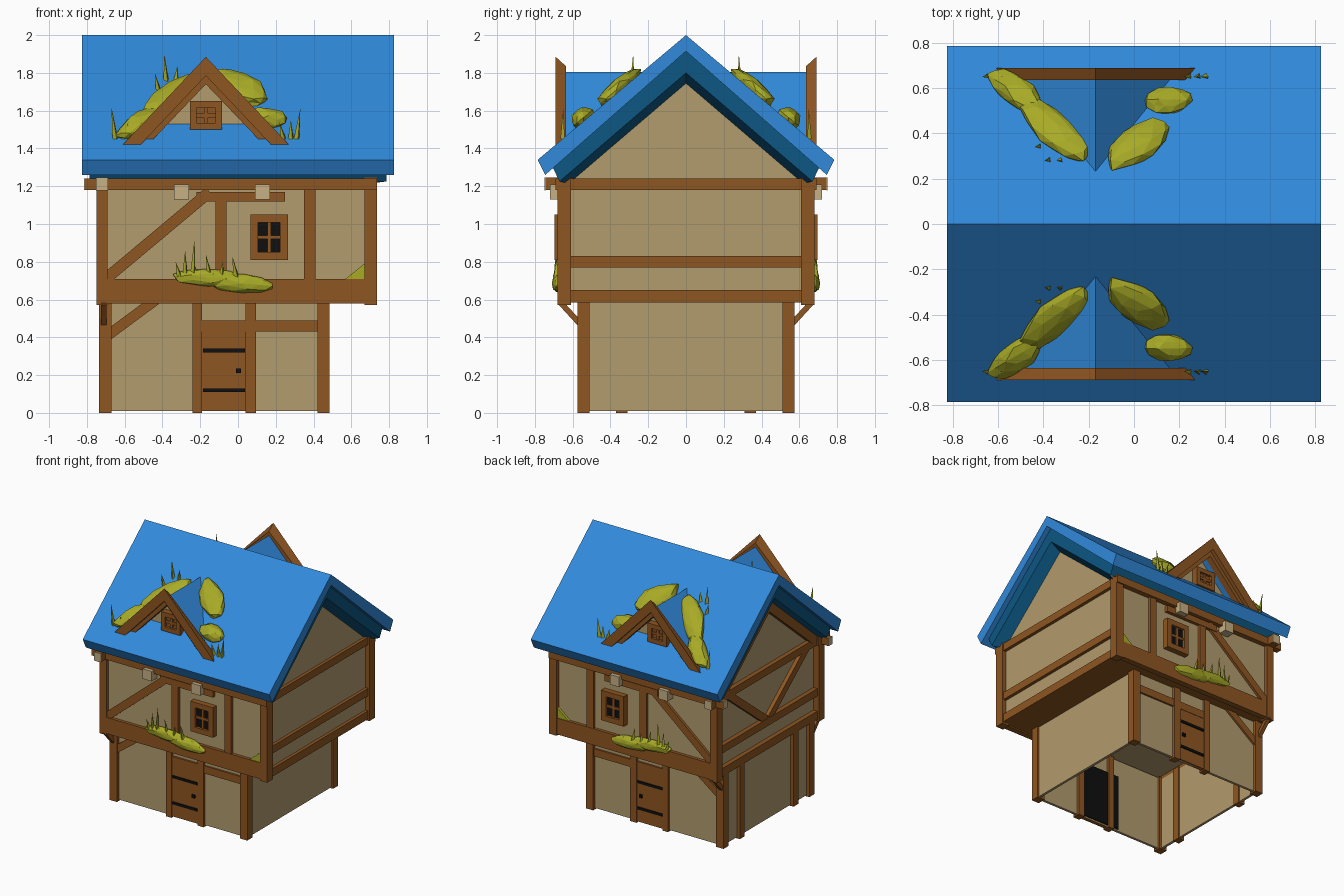
import bpy, bmesh, math, random
from mathutils import Vector, Matrix

if "Cube" in bpy.data.objects:
    bpy.data.objects.remove(bpy.data.objects["Cube"])

random.seed(4)


def mat(name, r, g, b):
    m = bpy.data.materials.new(name)
    m.diffuse_color = [*(((c + 0.055) / 1.055) ** 2.4 for c in (r, g, b)), 1]
    m.use_nodes = True
    m.node_tree.nodes["Principled BSDF"].inputs["Base Color"].default_value = m.diffuse_color
    return m


PLASTER = mat("plaster", 0.70, 0.61, 0.43)
WOOD = mat("timber", 0.56, 0.335, 0.13)
END = mat("cut timber end", 0.78, 0.69, 0.52)
BLUE = mat("roof blue", 0.19, 0.54, 0.86)
TEAL = mat("roof trim teal", 0.05, 0.34, 0.51)
MOSS = mat("moss", 0.66, 0.67, 0.15)
BLACK = mat("black", 0.06, 0.06, 0.06)


def finish(name, bm, m, mirror):
    bmesh.ops.recalc_face_normals(bm, faces=bm.faces)
    me = bpy.data.meshes.new(name)
    bm.to_mesh(me)
    bm.free()
    me.materials.append(m)
    ob = bpy.data.objects.new(name, me)
    bpy.context.collection.objects.link(ob)
    if mirror:  # front and back of the house are mirror images
        mod = ob.modifiers.new("front_back", 'MIRROR')
        mod.use_axis = (False, True, False)
        mod.use_mirror_merge = False
    return ob


def prism(name, pts, axis, a, b, m, mirror=False):
    """Extrude a profile: axis 'x' takes (y, z) points, axis 'y' takes (x, z)."""
    bm = bmesh.new()

    def place(p, t):
        return (t, p[0], p[1]) if axis == 'x' else (p[0], t, p[1])
    A = [bm.verts.new(place(p, a)) for p in pts]
    B = [bm.verts.new(place(p, b)) for p in pts]
    bm.faces.new(A)
    bm.faces.new(B)
    n = len(pts)
    for i in range(n):
        bm.faces.new((A[i], A[(i + 1) % n], B[(i + 1) % n], B[i]))
    return finish(name, bm, m, mirror)


def box(name, x0, x1, y0, y1, z0, z1, m=WOOD, mirror=False):
    return prism(name, [(x0, z0), (x1, z0), (x1, z1), (x0, z1)], 'y', y0, y1, m, mirror)


def bar(name, p, q, w, axis, a, b, m=WOOD, mirror=False):
    p, q = Vector(p), Vector(q)
    d = (q - p).normalized() * w / 2
    n = Vector((-d.y, d.x))
    return prism(name, [p + n, p - n, q - n, q + n], axis, a, b, m, mirror)


def chevron(name, c, half, top, foot, thick, axis, a, b, m, mirror=False):
    k = half * (1 - thick / (top - foot))
    pts = [(c - half, foot), (c, top), (c + half, foot), (c + k, foot), (c, top - thick), (c - k, foot)]
    return prism(name, pts, axis, a, b, m, mirror)


def window(name, x0, x1, z0, z1, y, f, pane):
    box(name + "_pane", x0 + f, x1 - f, -y + 0.02, -y + 0.04, z0 + f, z1 - f, pane, True)
    for n, a, b, c, d in (("left", x0, x0 + f, z0, z1), ("right", x1 - f, x1, z0, z1),
                          ("sill", x0, x1, z0, z0 + f), ("head", x0, x1, z1 - f, z1)):
        box(name + "_" + n, a, b, -y, -y + 0.06, c, d, WOOD, True)
    cx, cz, t = (x0 + x1) / 2, (z0 + z1) / 2, 0.01
    box(name + "_mullion", cx - t, cx + t, -y + 0.01, -y + 0.03, z0 + f, z1 - f, WOOD, True)
    box(name + "_transom", x0 + f, x1 - f, -y + 0.01, -y + 0.03, cz - t, cz + t, WOOD, True)


def blob(name, a, b, width, height, up):
    """Faceted moss lump stretched between two points."""
    a, b, up = Vector(a), Vector(b), Vector(up).normalized()
    d = (b - a) / 2
    side = up.cross(d).normalized() * width / 2
    bm = bmesh.new()
    bmesh.ops.create_icosphere(bm, subdivisions=2, radius=1)
    for v in bm.verts:
        v.co *= random.uniform(0.92, 1.12)
    M = Matrix((d, side, up * height)).transposed().to_4x4()
    bmesh.ops.transform(bm, matrix=Matrix.Translation((a + b) / 2) @ M, verts=bm.verts)
    return finish(name, bm, MOSS, True)


def blade(x, y, z0, z1, lean=0.0):
    bm = bmesh.new()
    base = [bm.verts.new((x + dx, y + dy, z0)) for dx, dy in ((-0.015, 0), (0.015, 0.008), (0.008, -0.015))]
    tip = bm.verts.new((x + lean, y, z1))
    bm.faces.new(base)
    for i in range(3):
        bm.faces.new((base[i], base[(i + 1) % 3], tip))
    finish("grass_blade", bm, MOSS, True)


# Lower storey walls, open underneath
box("lower_wall_front", -0.70, 0.465, -0.55, -0.53, 0.01, 0.6, PLASTER, True)
box("lower_wall_left", -0.71, -0.69, -0.55, 0.55, 0.01, 0.6, PLASTER)
box("lower_wall_right", 0.45, 0.47, -0.55, 0.55, 0.01, 0.6, PLASTER)
for x0, x1, y in ((-0.735, -0.67, 0.575), (-0.24, -0.19, 0.57), (0.04, 0.095, 0.57), (0.42, 0.485, 0.575)):
    box("lower_post", x0, x1, -y, -0.51, 0, 0.6, WOOD, True)
box("lower_left_post", -0.735, -0.68, -0.37, -0.31, 0, 0.6, WOOD, True)
box("lower_rail", 0.09, 0.43, -0.565, -0.54, 0.43, 0.49, WOOD, True)
box("door_lintel", -0.2, 0.05, -0.565, -0.54, 0.43, 0.49, WOOD, True)
bar("lower_brace", (-0.69, 0.41), (-0.42, 0.61), 0.055, 'y', -0.565, -0.54, WOOD, True)
bar("jetty_bracket", (-0.56, 0.47), (-0.67, 0.59), 0.03, 'x', -0.725, -0.695, WOOD, True)

# Doors with iron straps
box("door", -0.19, 0.04, -0.562, -0.535, 0.01, 0.43, WOOD, True)
box("door_inner_shadow", -0.29, 0.08, -0.528, -0.52, 0.02, 0.46, BLACK, True)
for z in (0.12, 0.33):
    box("door_strap", -0.185, 0.038, -0.57, -0.56, z - 0.01, z + 0.01, BLACK, True)
box("door_knob", -0.01, 0.015, -0.574, -0.56, 0.21, 0.235, BLACK, True)

# Upper storey with gables and jetty underside
prism("upper_walls", [(-0.65, 0.61), (0.65, 0.61), (0.65, 1.25), (0, 1.8), (-0.65, 1.25)], 'x', -0.70, 0.70, PLASTER)
box("jetty_underside_front", -0.70, 0.70, -0.66, -0.55, 0.59, 0.62, WOOD, True)
box("jetty_underside_right", 0.47, 0.70, -0.6, 0.6, 0.59, 0.62)
for x0, x1 in ((-0.75, -0.69), (0.67, 0.735)):
    box("upper_corner_post", x0, x1, -0.68, -0.61, 0.57, 1.25, WOOD, True)
box("front_sill_beam", -0.72, 0.70, -0.675, -0.63, 0.58, 0.71, WOOD, True)
box("front_top_beam", -0.81, 0.735, -0.69, -0.64, 1.18, 1.24, WOOD, True)
box("front_top_beam_end", -0.815, -0.81, -0.69, -0.64, 1.18, 1.24, END, True)
box("front_stud", 0.35, 0.41, -0.672, -0.64, 0.7, 1.19, WOOD, True)
box("front_stud", -0.12, -0.06, -0.672, -0.64, 0.7, 1.13, WOOD, True)
box("front_head_rail", -0.22, 0.25, -0.675, -0.64, 1.12, 1.17, WOOD, True)
bar("front_brace", (-0.70, 0.71), (-0.15, 1.17), 0.06, 'y', -0.67, -0.64, WOOD, True)
for x in (-0.30, 0.13):
    box("joist_end", x - 0.04, x + 0.04, -0.72, -0.64, 1.13, 1.21, END, True)
window("upper_window", 0.065, 0.265, 0.81, 1.05, 0.695, 0.042, BLACK)

# Side rails, the left one running past the corners
for side, x0, x1 in (("left", -0.735, -0.69), ("right", 0.69, 0.725)):
    for z0, z1 in ((0.585, 0.65), (0.77, 0.83), (1.18, 1.24)):
        box(side + "_rail", x0, x1, -0.62, 0.62, z0, z1)
box("corner_joist", -0.75, -0.69, -0.745, -0.6, 1.18, 1.245, WOOD, True)
box("corner_joist_end", -0.752, -0.688, -0.75, -0.745, 1.178, 1.247, END, True)
bar("left_v_brace", (-0.02, 0.82), (-0.5, 1.2), 0.06, 'x', -0.73, -0.69, WOOD, True)
chevron("left_gable_rafters", 0, 0.66, 1.78, 1.22, 0.10, 'x', -0.74, -0.69, WOOD)

# Main roof: blue slab, teal trim beneath, bevelled inner lip
prism("roof", [(0, 2.0), (0.785, 1.34), (0.745, 1.26), (0, 1.915), (-0.745, 1.26), (-0.785, 1.34)],
      'x', -0.825, 0.825, BLUE)
prism("roof_trim", [(0, 1.93), (0.71, 1.31), (0.67, 1.225), (0, 1.80), (-0.67, 1.225), (-0.71, 1.31)],
      'x', -0.785, 0.785, TEAL)
lip = bmesh.new()
for s in (-1, 1):
    outer = [lip.verts.new((s * 0.785, y, z)) for y, z in ((-0.67, 1.225), (0, 1.80), (0.67, 1.225))]
    inner = [lip.verts.new((s * 0.70, y, z)) for y, z in ((-0.62, 1.215), (0, 1.745), (0.62, 1.215))]
    for i in range(2):
        lip.faces.new((outer[i], outer[i + 1], inner[i + 1], inner[i]))
finish("roof_inner_lip", lip, TEAL, False)

# Dormers
DX = -0.17
chevron("dormer_roof", DX, 0.39, 1.805, 1.40, 0.06, 'y', -0.64, -0.2, BLUE, True)
prism("dormer_wall", [(DX - 0.34, 1.42), (DX + 0.34, 1.42), (DX, 1.77)], 'y', -0.56, -0.3, PLASTER, True)
rafters = chevron("dormer_rafters", DX, 0.44, 1.885, 1.42, 0.10, 'y', -0.69, -0.635, WOOD, True)
for v in rafters.data.vertices:  # top edge slopes down to the rear
    if v.co.y > -0.65 and v.co.z > 1.8:
        v.co.z -= 0.05
chevron("dormer_inner_rafters", DX, 0.325, 1.79, 1.45, 0.05, 'y', -0.66, -0.61, WOOD, True)
window("dormer_window", -0.255, -0.085, 1.50, 1.65, 0.61, 0.035, WOOD)


# Moss and grass on the roof
def on_roof(x, y, lift=0.02):
    return (x, -y, 2 - 0.84 * y + lift)


for a, b, w in (((-0.20, 0.29), (-0.49, 0.54), 0.17), ((-0.41, 0.50), (-0.63, 0.67), 0.14),
                ((-0.11, 0.26), (0.15, 0.45), 0.18), ((0.05, 0.53), (0.25, 0.56), 0.13)):
    blob("roof_moss", on_roof(*a), on_roof(*b), w, 0.05, (0, -0.64, 0.77))
for x, y, z0, z1, lean in ((-0.65, 0.65, 1.45, 1.62, -0.02), (-0.61, 0.65, 1.45, 1.54, 0.03),
                           (-0.38, 0.28, 1.75, 1.90, -0.01), (-0.42, 0.34, 1.70, 1.80, -0.02),
                           (-0.33, 0.28, 1.75, 1.84, 0.01), (0.24, 0.65, 1.45, 1.54, -0.02),
                           (0.28, 0.65, 1.45, 1.55, 0.0), (0.31, 0.65, 1.45, 1.61, 0.02)):
    blade(x, -y, z0, z1, lean)

# Moss and grass on the front ledge
blob("ledge_moss", (-0.35, -0.672, 0.72), (0.02, -0.672, 0.71), 0.09, 0.035, (0, -1, 0))
blob("ledge_moss", (-0.16, -0.672, 0.70), (0.20, -0.672, 0.67), 0.10, 0.035, (0, -1, 0))
prism("corner_moss", [(0.57, 0.71), (0.67, 0.71), (0.67, 0.79)], 'y', -0.67, -0.645, MOSS, True)
for x, z1, lean in ((-0.28, 0.86, 0), (-0.24, 0.92, 0.01), (-0.31, 0.80, -0.02),
                    (-0.15, 0.84, -0.02), (-0.09, 0.80, 0.01), (-0.01, 0.83, -0.02)):
    blade(x, -0.685, 0.72, z1, lean)
